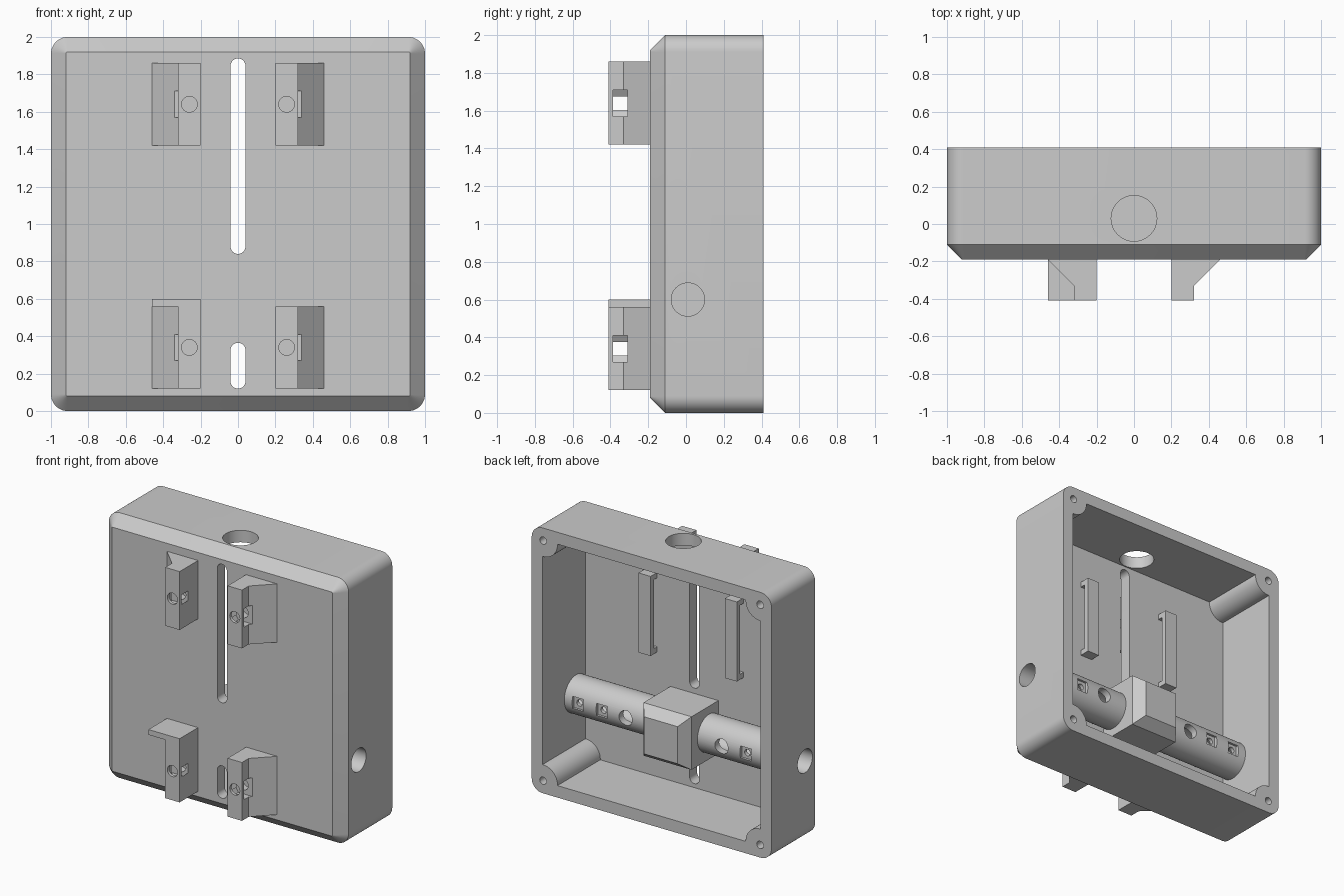
import bpy, bmesh
from math import sin, cos, radians, pi

cube = bpy.data.objects.get("Cube")
if cube:
    bpy.data.objects.remove(cube, do_unlink=True)

grey = bpy.data.materials.new("plain_grey")
grey.use_nodes = True
grey.diffuse_color = (0.6, 0.6, 0.6, 1)
grey.node_tree.nodes["Principled BSDF"].inputs["Base Color"].default_value = (0.6, 0.6, 0.6, 1)


def loft(name, rings):
    """Solid skinned through closed rings of equal point count."""
    bm = bmesh.new()
    loops = [[bm.verts.new(p) for p in ring] for ring in rings]
    n = len(loops[0])
    for a, b in zip(loops, loops[1:]):
        for i in range(n):
            j = (i + 1) % n
            bm.faces.new((a[i], a[j], b[j], b[i]))
    bm.faces.new(loops[0])
    bm.faces.new(loops[-1])
    bmesh.ops.recalc_face_normals(bm, faces=bm.faces)
    mesh = bpy.data.meshes.new(name)
    bm.to_mesh(mesh)
    bm.free()
    mesh.materials.append(grey)
    obj = bpy.data.objects.new(name, mesh)
    bpy.context.collection.objects.link(obj)
    return obj


def prism(name, pts, axis, lo, hi):
    """Extrude a 2D outline along an axis; the outline uses the other two axes in order."""
    place = {"x": lambda u, v, w: (w, u, v),
             "y": lambda u, v, w: (u, w, v),
             "z": lambda u, v, w: (u, v, w)}[axis]
    return loft(name, [[place(u, v, w) for u, v in pts] for w in (lo, hi)])


def arc(cu, cv, r, start, end, steps):
    angles = [radians(start + (end - start) * i / steps) for i in range(steps + 1)]
    return [(cu + r * cos(a), cv + r * sin(a)) for a in angles]


def circle(cu, cv, r, n=48):
    return arc(cu, cv, r, 0, 360, n)[:-1]


def rect(cu, cv, hu, hv):
    return [(cu - hu, cv - hv), (cu + hu, cv - hv), (cu + hu, cv + hv), (cu - hu, cv + hv)]


def slot(cu, v0, v1, r):
    return arc(cu, v1 - r, r, 0, 180, 16) + arc(cu, v0 + r, r, 180, 360, 16)


def rounded_square(half, r, cv):
    pts = []
    for k, (su, sv) in enumerate(((1, 1), (-1, 1), (-1, -1), (1, -1))):
        pts += arc(su * (half - r), cv + sv * (half - r), r, 90 * k, 90 * k + 90, 10)
    return pts


def cut(target, *cutters):
    """Subtract the cutters and discard them."""
    for cutter in cutters:
        mod = target.modifiers.new("cut", "BOOLEAN")
        mod.operation = "DIFFERENCE"
        mod.solver = "EXACT"
        mod.object = cutter
        bpy.context.view_layer.objects.active = target
        bpy.ops.object.modifier_apply(modifier=mod.name)
        bpy.data.objects.remove(cutter, do_unlink=True)


FRONT, FLOOR, BACK = -0.19, -0.10, 0.41
SIDES = ((1, "left"), (-1, "right"))
parts = []


def bore(s):
    return prism("bore_cutter", circle(0.01, 0.6, 0.088), "x", s * 0.12, s * 1.1)


# Open-backed enclosure with a chamfered front
outer, inset = rounded_square(1, 0.09, 1), rounded_square(0.92, 0.008, 1)
case = loft("enclosure", [[(x, y, z) for x, z in ring]
                          for ring, y in ((outer, BACK), (outer, -0.11), (inset, FRONT))])
parts.append(case)

# Cavity outline leaves a round screw post in every corner
cavity = []
for k in range(4):
    for u, v in arc(0.905, 0.905, 0.12, 272.4, 177.6, 16):
        c, s = (1, 0, -1, 0)[k], (0, 1, 0, -1)[k]
        cavity.append((u * c - v * s, 1 + u * s + v * c))
cut(case, prism("cavity_cutter", cavity, "y", FLOOR, BACK + 0.1))

# Openings: long slots, top entry, side entries and corner screws
cut(case,
    prism("slot_cutter", slot(0, 0.84, 1.885, 0.04), "y", -0.3, 0),
    prism("slot_cutter", slot(0, 0.12, 0.365, 0.04), "y", -0.3, 0),
    prism("top_cutter", circle(0, 0.03, 0.122), "z", 1.8, 2.1),
    bore(1), bore(-1))
for sx in (1, -1):
    for z in (0.095, 1.905):
        cut(case, prism("screw_cutter", circle(sx * 0.905, z, 0.028, 24), "y", 0.1, 0.5))

# Central hub with a bevelled back
hub = loft("central_hub", [[(x, y, z) for x, z in rect(0, 0.6, h, h)]
                           for h, y in ((0.2, FLOOR - 0.02), (0.2, 0.22), (0.14, 0.30))])
cut(hub, bore(1), bore(-1))
parts.append(hub)

for s, side in SIDES:
    # Cable tube with a cross hole and two nut pockets
    tube = prism(side + "_cable_tube", circle(0.01, 0.6, 0.14, 64), "x", s * 0.18, s * 0.92)
    cut(tube, bore(s), prism("cross_cutter", circle(s * 0.4, 0.6, 0.055, 32), "y", 0.02, 0.3))
    for x in (0.6, 0.8):
        cut(tube,
            prism("pocket_cutter", rect(s * x, 0.6, 0.045, 0.045), "y", 0.125, 0.3),
            prism("pin_cutter", circle(s * x, 0.6, 0.024, 24), "y", 0.02, 0.3))
    parts.append(tube)

    # Strap loop standing on two feet
    strap = prism(side + "_strap_loop", [
        (FLOOR - 0.01, 1.03), (-0.02, 1.03), (-0.02, 1.63), (FLOOR - 0.01, 1.63),
        (FLOOR - 0.01, 1.59), (-0.06, 1.59), (-0.06, 1.07), (FLOOR - 0.01, 1.07)],
        "x", s * 0.36 - 0.05, s * 0.36 + 0.05)
    parts.append(strap)

    # Wedge clips with a screw hole and a hexagonal nut trap
    for level, z0, z1 in (("upper", 1.42, 1.86), ("lower", 0.12, 0.56)):
        outline = [(0.2, FRONT + 0.02), (0.46, FRONT + 0.02), (0.46, FRONT),
                   (0.32, -0.33), (0.32, -0.41), (0.2, -0.41)]
        clip = prism(f"{level}_{side}_clip", [(s * x, y) for x, y in outline], "z", z0, z1)
        zc = (z0 + z1) / 2
        trap = [(0.179, 0), (0.22, 0.07), (0.55, 0.07), (0.55, -0.07), (0.22, -0.07)]
        cut(clip,
            prism("trap_cutter", [(s * x, zc + z) for x, z in trap], "y", -0.387, -0.31),
            prism("bolt_cutter", circle(s * 0.26, zc, 0.042, 32), "y", -0.5, -0.25))
        parts.append(clip)

# Stop plate over the lower right clip
parts.append(prism("clip_stop_plate", rect(-0.33, -0.29, 0.13, 0.12), "z", 0.56, 0.60))

# Smooth the round walls, keep the edges sharp
bpy.ops.object.select_all(action="DESELECT")
for obj in parts:
    obj.select_set(True)
bpy.context.view_layer.objects.active = case
bpy.ops.object.shade_smooth_by_angle(angle=pi / 6)
